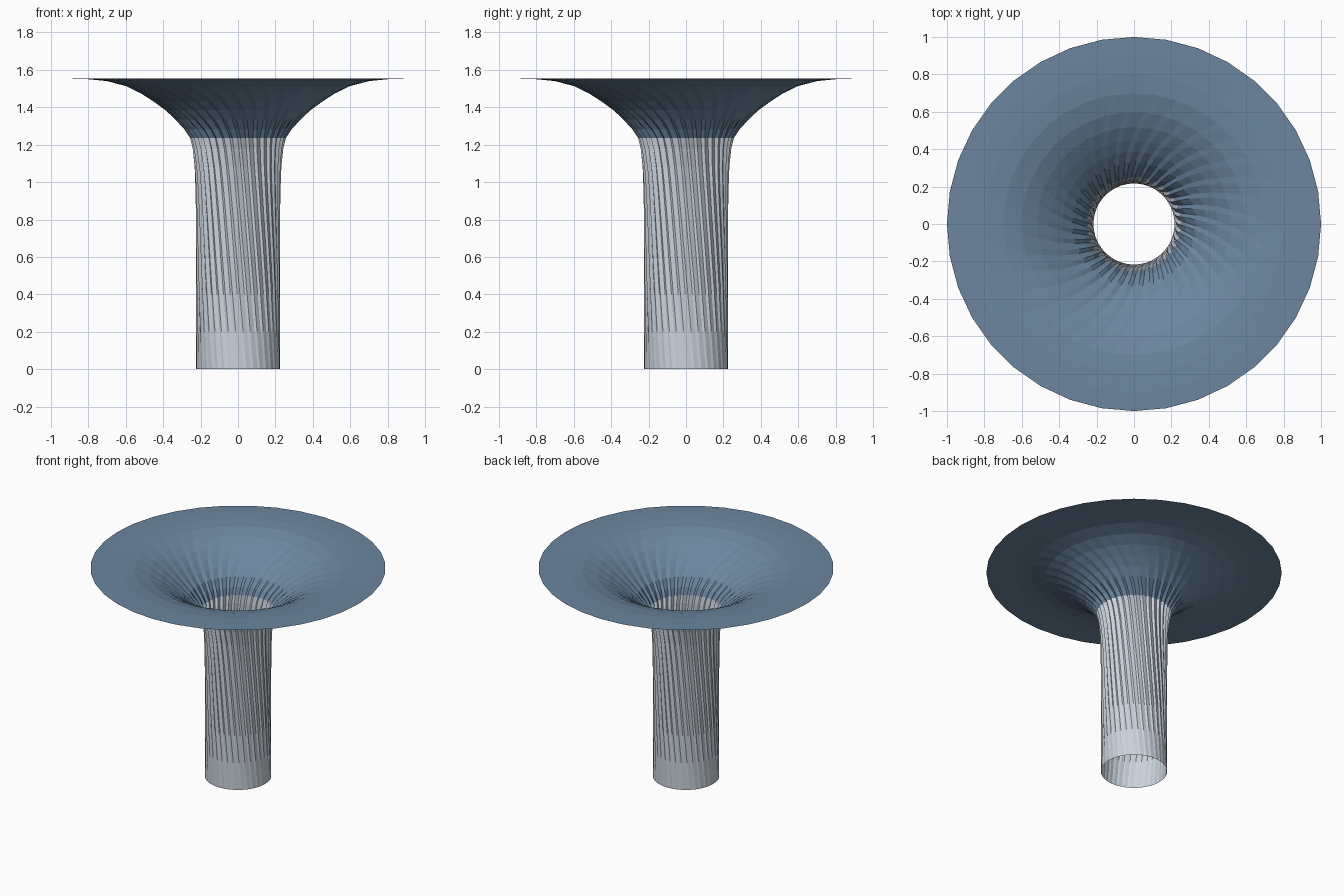
import bpy, bmesh, math

if "Cube" in bpy.data.objects:
    bpy.data.objects.remove(bpy.data.objects["Cube"])

SIDES = 36
SPLIT_Z = 1.235          # height where the stem colour changes to the bell colour


def material(name, rgb):
    m = bpy.data.materials.new(name)
    m.diffuse_color = (*rgb, 1.0)
    m.use_nodes = True
    m.node_tree.nodes["Principled BSDF"].inputs["Base Color"].default_value = m.diffuse_color
    return m


# Profile of the flared column: radius, height, depth of the twisted flutes
PROFILE = [
    (0.225, 0.00, 0.000), (0.225, 0.20, 0.004), (0.225, 0.40, 0.007),
    (0.225, 0.60, 0.008), (0.225, 0.80, 0.008), (0.227, 0.95, 0.009),
    (0.232, 1.08, 0.011), (0.243, 1.18, 0.013), (0.256, SPLIT_Z, 0.015),
    (0.285, 1.28, 0.013), (0.335, 1.335, 0.010), (0.39, 1.385, 0.007),
    (0.45, 1.43, 0.005), (0.52, 1.475, 0.004), (0.60, 1.513, 0.003),
    (0.70, 1.54, 0.002), (0.80, 1.55, 0.001), (0.90, 1.553, 0.000),
    (1.00, 1.553, 0.000),
]


def twist(r, z):
    # flutes turn clockwise going up and outward; zero at the rim
    return math.radians(22 * (1.553 - z) + 35 * (1.0 - r))


def sweep(name, rows, mat):
    """Skin the profile rows into a fluted open shell."""
    bm = bmesh.new()
    rings = []
    step = 2 * math.pi / SIDES
    for r, z, depth in rows:
        ring = []
        for i in range(SIDES):
            a = i * step + twist(r, z)
            p = (r * math.cos(a), r * math.sin(a))
            q = (r * math.cos(a + step), r * math.sin(a + step))
            ring.append(bm.verts.new((p[0], p[1], z)))
            # flute valley, pushed inward from a point along the chord
            t = 0.65
            m = (p[0] + (q[0] - p[0]) * t, p[1] + (q[1] - p[1]) * t)
            s = 1 - depth / r
            ring.append(bm.verts.new((m[0] * s, m[1] * s, z)))
        rings.append(ring)
    n = 2 * SIDES
    for lo, hi in zip(rings, rings[1:]):
        for i in range(n):
            j = (i + 1) % n
            bm.faces.new((lo[i], lo[j], hi[j], hi[i]))
    me = bpy.data.meshes.new(name)
    bm.to_mesh(me)
    bm.free()
    me.materials.append(mat)
    ob = bpy.data.objects.new(name, me)
    bpy.context.collection.objects.link(ob)
    return ob


grey = material("pale_grey", (0.58, 0.64, 0.71))
blue = material("slate_blue", (0.15, 0.24, 0.35))

# Stem below the split, flared bell above it
sweep("stem", [p for p in PROFILE if p[1] <= SPLIT_Z], grey)
sweep("flared_bell", [p for p in PROFILE if p[1] >= SPLIT_Z], blue)
